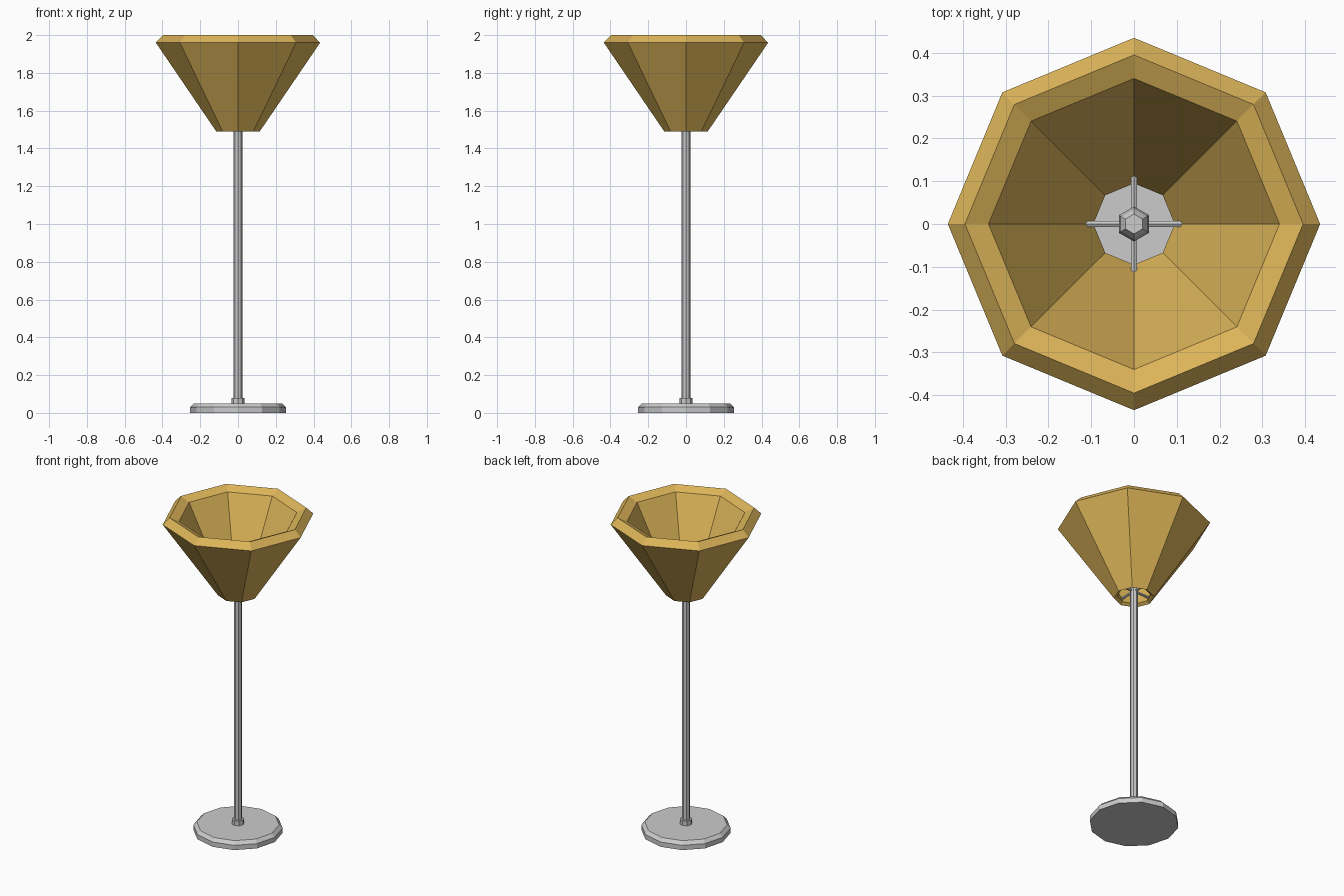
import bpy, bmesh, math

if "Cube" in bpy.data.objects:
    bpy.data.objects.remove(bpy.data.objects["Cube"])

gold = bpy.data.materials.new("gold_shade")
gold.diffuse_color = (0.72, 0.46, 0.10, 1)
gold.use_nodes = True
gold.node_tree.nodes["Principled BSDF"].inputs["Base Color"].default_value = gold.diffuse_color


def lathe(name, profile, sides, start=0.0, closed=False, material=None):
    """Flat-faced turned part from (radius, z) points; open profiles get capped ends."""
    bm = bmesh.new()
    rings = []
    for r, z in profile:
        angles = [start + math.tau * i / sides for i in range(sides)]
        rings.append([bm.verts.new((r * math.cos(a), r * math.sin(a), z)) for a in angles])
    pairs = list(zip(rings, rings[1:]))
    if closed:
        pairs.append((rings[-1], rings[0]))
    else:
        bm.faces.new(rings[0][::-1])
        bm.faces.new(rings[-1])
    for low, high in pairs:
        for i in range(sides):
            j = (i + 1) % sides
            bm.faces.new((low[i], low[j], high[j], high[i]))
    bmesh.ops.recalc_face_normals(bm, faces=bm.faces)
    mesh = bpy.data.meshes.new(name)
    bm.to_mesh(mesh)
    bm.free()
    obj = bpy.data.objects.new(name, mesh)
    bpy.context.collection.objects.link(obj)
    if material:
        mesh.materials.append(material)
    return obj


# Foot: chamfered disc with a small collar
lathe("base", [(0.255, 0), (0.255, 0.03), (0.235, 0.05)], 12)
lathe("base_collar", [(0.035, 0.045), (0.035, 0.08)], 8)

# Upright pole
lathe("pole", [(0.023, 0.04), (0.023, 1.56)], 8)

# Bulb on top of the pole
lathe("bulb", [(0.024, 1.54), (0.041, 1.57), (0.041, 1.61), (0.036, 1.64), (0.023, 1.66)],
      6, start=math.pi / 2)

# Four spokes carrying the shade
for i in range(4):
    spoke = lathe(f"spoke_{i + 1}", [(0.008, 0.0), (0.008, 0.12)], 6)
    spoke.location.z = 1.53
    spoke.rotation_euler = (0, math.pi / 2, i * math.pi / 2)

# Thick octagonal shade: outer wall, sloped rim, inner lip, inner wall
lathe("shade", [(0.115, 1.49), (0.435, 1.96), (0.395, 2.0), (0.34, 1.975), (0.095, 1.503)],
      8, closed=True, material=gold)
